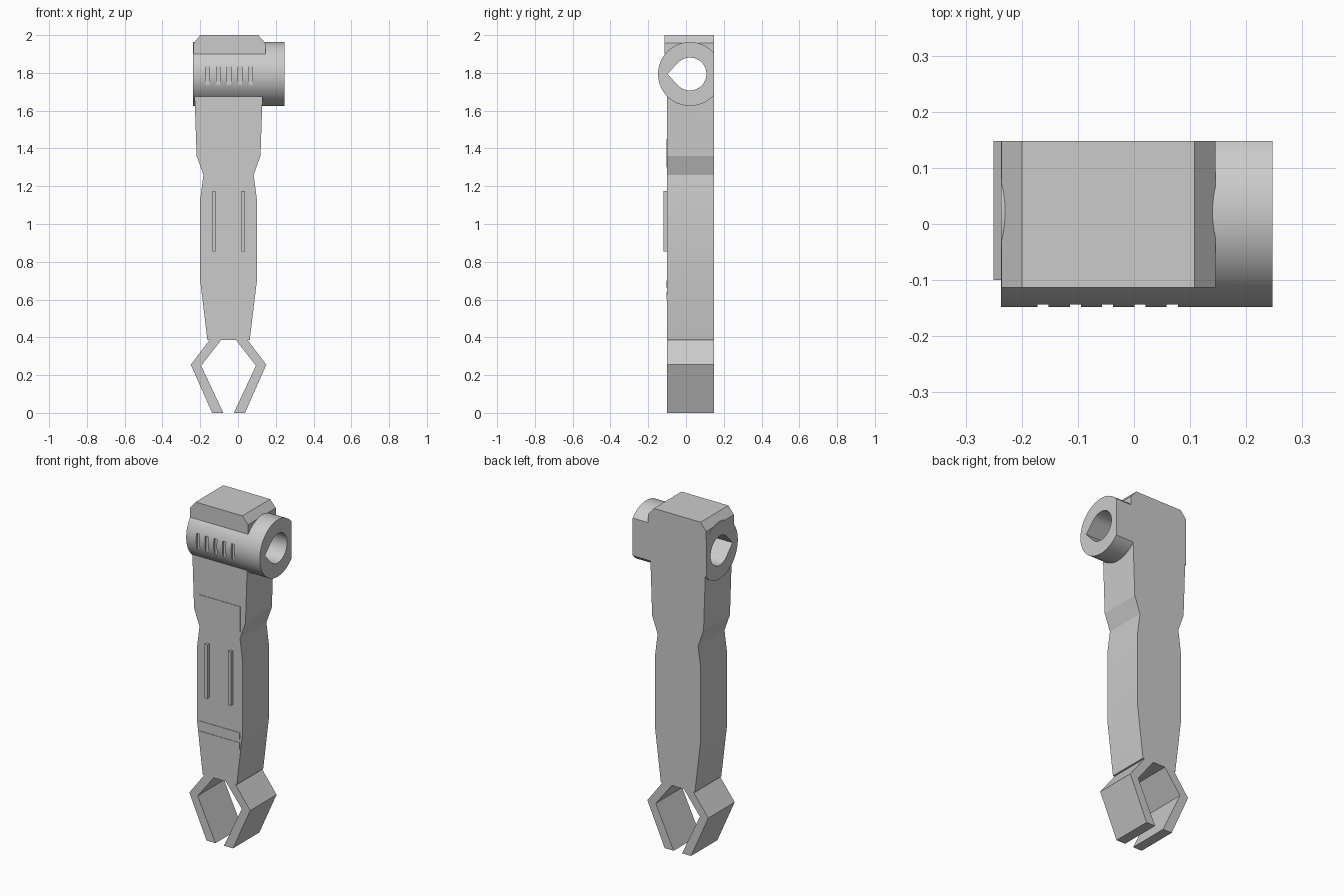
import bpy, bmesh, math

cube = bpy.data.objects.get("Cube")
if cube:
    bpy.data.objects.remove(cube, do_unlink=True)

grey = bpy.data.materials.new("light_grey")
grey.use_nodes = True
grey.diffuse_color = (0.6, 0.6, 0.6, 1)
grey.node_tree.nodes["Principled BSDF"].inputs["Base Color"].default_value = (0.6, 0.6, 0.6, 1)

AXIS = -0.05                  # centre line of the shaft and claws
FRONT, BACK = -0.1, 0.148     # depth of the shaft
HUB_Y, HUB_Z, HUB_R = 0.021, 1.794, 0.169


def prism(name, points, start, end, axis="y"):
    """Extrude a closed outline, (x, z) along y or (y, z) along x."""
    bm = bmesh.new()
    place = (lambda p, d: (p[0], d, p[1])) if axis == "y" else (lambda p, d: (d, *p))
    rings = [[bm.verts.new(place(p, d)) for p in points] for d in (start, end)]
    for ring in rings:
        bm.faces.new(ring)
    for i in range(len(points)):
        j = (i + 1) % len(points)
        bm.faces.new((rings[0][i], rings[0][j], rings[1][j], rings[1][i]))
    bmesh.ops.recalc_face_normals(bm, faces=bm.faces)
    mesh = bpy.data.meshes.new(name)
    bm.to_mesh(mesh)
    bm.free()
    mesh.materials.append(grey)
    obj = bpy.data.objects.new(name, mesh)
    bpy.context.collection.objects.link(obj)
    return obj


def box(name, x0, x1, y0, y1, z0, z1):
    return prism(name, [(x0, z0), (x1, z0), (x1, z1), (x0, z1)], y0, y1)


def combine(target, tool, operation):
    """Bake a boolean into the target and discard the tool."""
    tool.hide_render = True
    mod = target.modifiers.new("boolean", "BOOLEAN")
    mod.operation, mod.solver, mod.object = operation, "EXACT", tool
    graph = bpy.context.evaluated_depsgraph_get()
    target.data = bpy.data.meshes.new_from_object(target.evaluated_get(graph))
    target.modifiers.clear()
    bpy.data.objects.remove(tool, do_unlink=True)


def mirror(points):
    return [(2 * AXIS - x, z) for x, z in points]


def arc(radius, a0, a1, steps):
    return [(HUB_Y + radius * math.cos(a0 + (a1 - a0) * i / steps),
             HUB_Z + radius * math.sin(a0 + (a1 - a0) * i / steps)) for i in range(steps + 1)]


# Waisted shaft with a chamfered head
side = [(0.062, 0.385), (0.1, 0.7), (0.1, 1.13), (0.083, 1.26), (0.119, 1.36), (0.13, 1.68)]
head_right = [(0.133, 1.9), (0.145, 1.9), (0.145, 1.957), (0.108, 2.0)]
head_left = [(-0.2, 2.0), (-0.236, 1.955), (-0.236, 1.9), (-0.228, 1.9)]
shaft = prism("shaft", side + head_right + head_left + mirror(side)[::-1], FRONT, BACK)

# Cross barrel, flattened at the back
flat = math.acos((BACK - HUB_Y) / HUB_R)
barrel = prism("barrel", arc(HUB_R, flat, 2 * math.pi - flat, 64), -0.237, 0.247, "x")

# Vent slots across the front of the barrel
for i in range(5):
    x = -0.162 + i * 0.0575
    combine(barrel, box("slot", x - 0.01, x + 0.01, -0.2, -0.135, 1.737, 1.833), "DIFFERENCE")

# Teardrop bore through barrel and head
combine(shaft, barrel, "UNION")
tip = math.acos(0.087 / 0.12)
bore = arc(0.087, tip - math.pi, math.pi - tip, 48) + [(HUB_Y - 0.12, HUB_Z)]
combine(shaft, prism("bore", bore, -0.4, 0.4, "x"), "DIFFERENCE")

bpy.ops.object.select_all(action="DESELECT")
shaft.select_set(True)
bpy.context.view_layer.objects.active = shaft
bpy.ops.object.shade_smooth_by_angle(angle=math.radians(15))

# Brow plate on the front of the head
brow = [(-0.236, 1.9), (0.145, 1.9), (0.145, 1.957), (0.108, 2.0), (-0.2, 2.0), (-0.236, 1.955)]
prism("brow_plate", brow, -0.113, FRONT)

# Bent claws
claw = [(0.05, 0.387), (0.15, 0.255), (0.037, 0), (-0.022, 0), (0.095, 0.25), (-0.012, 0.387)]
prism("left_claw", claw, FRONT, BACK)
prism("right_claw", mirror(claw), FRONT, BACK)

# Raised strips and thin bands on the front of the shaft
for name, x in (("right_strip", -0.127), ("left_strip", 0.028)):
    box(name, x - 0.009, x + 0.009, -0.12, FRONT, 0.855, 1.175)
box("upper_panel", -0.185, 0.085, FRONT - 0.003, FRONT, 1.3, 1.45)
for name, z in (("lower_band", 0.6), ("upper_band", 0.66)):
    box(name, -0.183, 0.083, FRONT - 0.003, FRONT, z, z + 0.04)
